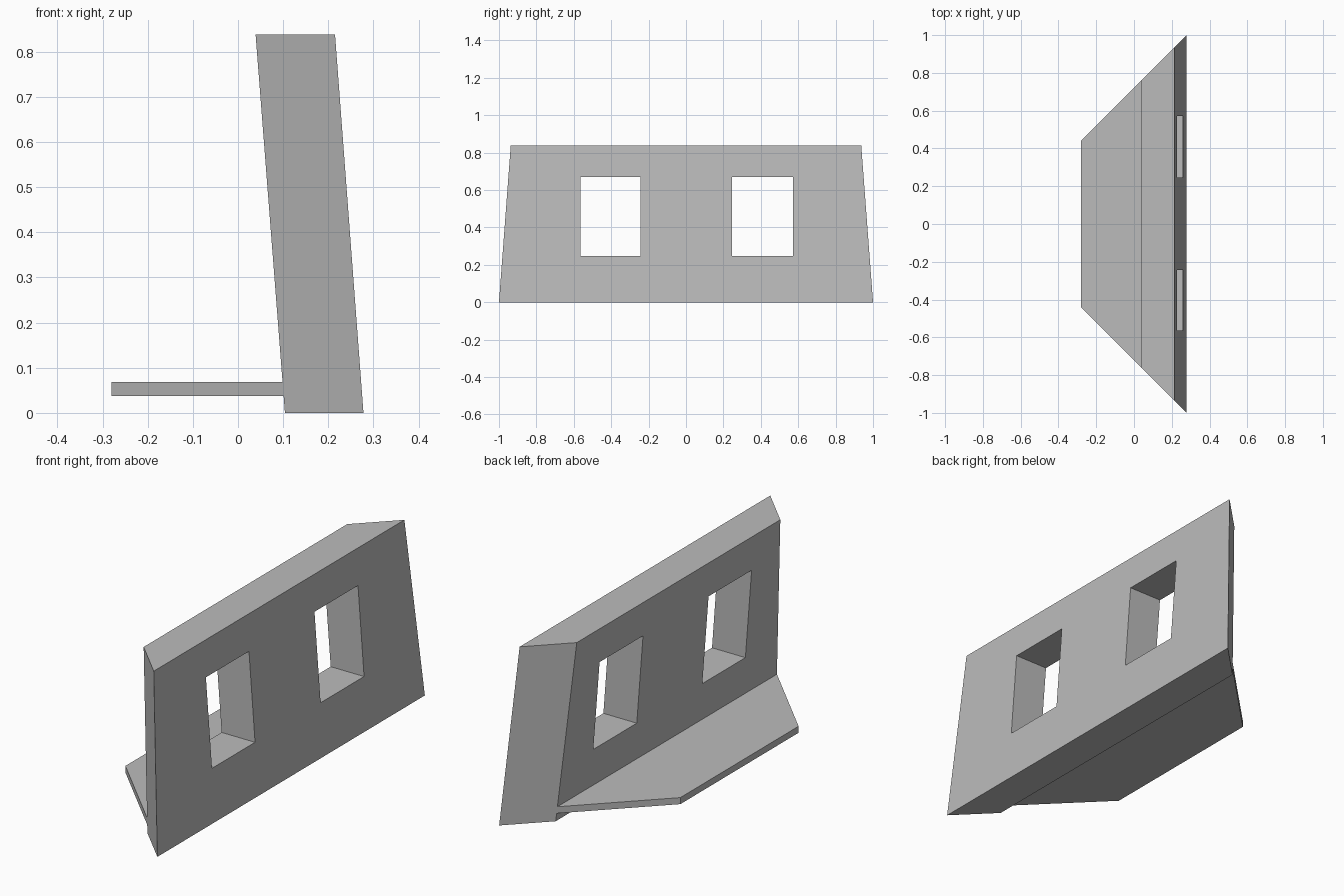
import bpy
import bmesh

if "Cube" in bpy.data.objects:
    bpy.data.objects.remove(bpy.data.objects["Cube"], do_unlink=True)

grey = bpy.data.materials.new("plain grey")
grey.use_nodes = True
colour = (0.5, 0.5, 0.5, 1)
grey.diffuse_color = colour
grey.node_tree.nodes["Principled BSDF"].inputs["Base Color"].default_value = colour

MITRE = 0.722  # the ends follow the 45 degree planes y = +-(x + MITRE)


def mitred_prism(name, profile):
    """Sweep an (x, z) profile along y between the two mitre planes."""
    bm = bmesh.new()
    ends = [[bm.verts.new((x, s * (x + MITRE), z)) for x, z in profile]
            for s in (-1, 1)]
    for end in ends:
        bm.faces.new(end)
    for i in range(len(profile)):
        j = (i + 1) % len(profile)
        bm.faces.new((ends[0][i], ends[0][j], ends[1][j], ends[1][i]))
    bmesh.ops.recalc_face_normals(bm, faces=bm.faces)
    mesh = bpy.data.meshes.new(name)
    bm.to_mesh(mesh)
    bm.free()
    mesh.materials.append(grey)
    obj = bpy.data.objects.new(name, mesh)
    bpy.context.collection.objects.link(obj)
    return obj


# Leaning wall and the thin floor slab behind it
wall = mitred_prism("wall", [(0.104, 0), (0.278, 0), (0.215, 0.838), (0.039, 0.838)])
mitred_prism("floor_slab", [(-0.28, 0.037), (0.102, 0.037), (0.1, 0.068), (-0.28, 0.068)])

# Two window openings cut straight through the wall
for side, y0, y1 in (("right", -0.565, -0.243), ("left", 0.247, 0.572)):
    bpy.ops.mesh.primitive_cube_add(size=1, location=(0.15, (y0 + y1) / 2, 0.459))
    cutter = bpy.context.object
    cutter.name = side + "_window_cutter"
    cutter.scale = (1, y1 - y0, 0.422)
    cutter.data.materials.append(grey)
    cutter.hide_render = True
    cutter.hide_set(True)
    cutter.display_type = 'WIRE'
    cut = wall.modifiers.new(side + " window", 'BOOLEAN')
    cut.operation = 'DIFFERENCE'
    cut.solver = 'EXACT'
    cut.object = cutter
